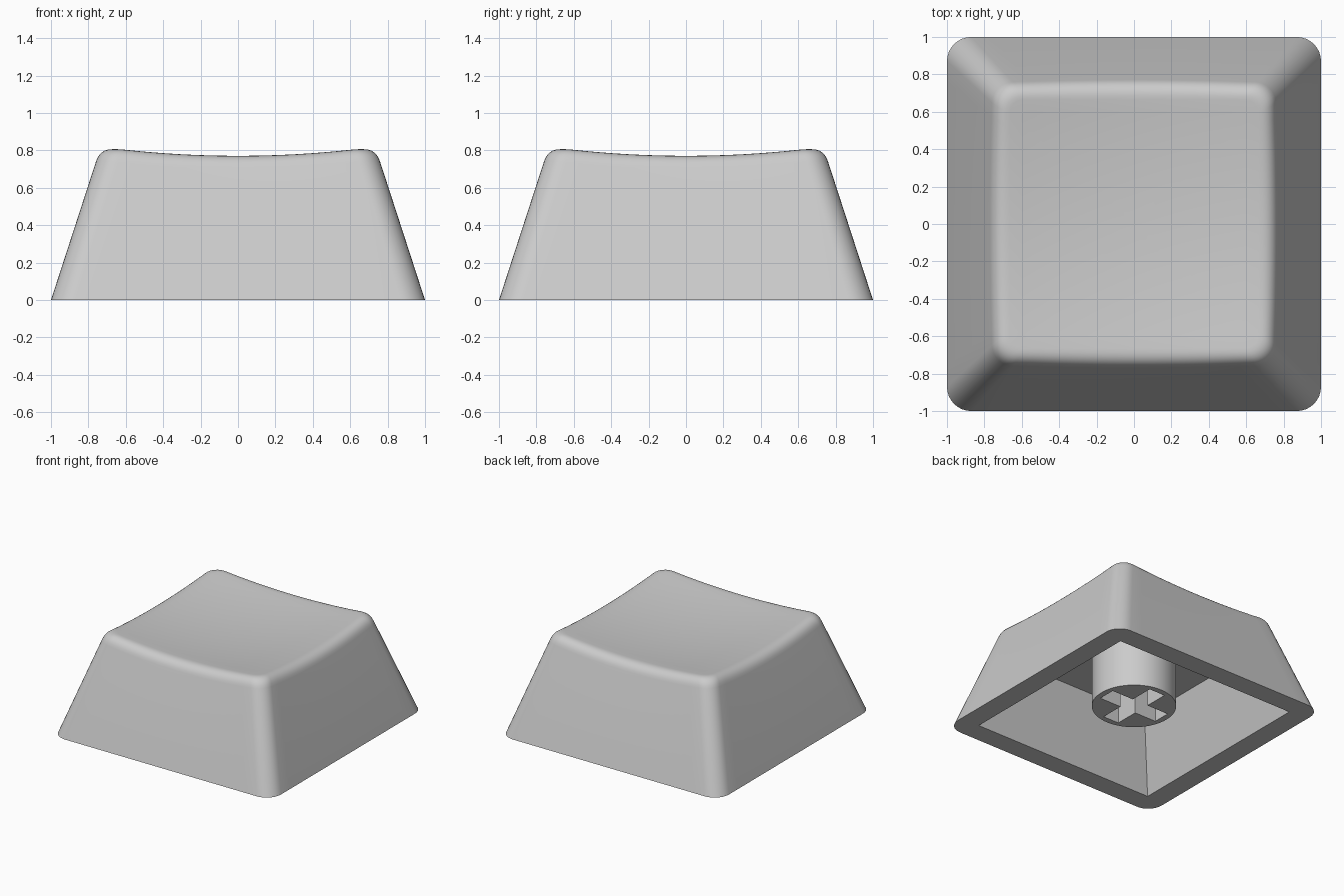
import bpy, bmesh, math
from mathutils import Vector

if "Cube" in bpy.data.objects:
    bpy.data.objects.remove(bpy.data.objects["Cube"])

SLOPE = 0.325            # inward lean of the walls per unit of height
FILLET = 0.075           # size of the rounded rim around the top

grey = bpy.data.materials.new("light grey plastic")
grey.diffuse_color = (0.6, 0.6, 0.6, 1)
grey.use_nodes = True
grey.node_tree.nodes["Principled BSDF"].inputs["Base Color"].default_value = grey.diffuse_color


def dish(x, y):
    """Height of the shallow bowl on top."""
    return 0.73 + 0.09 * (x * x + y * y)


def ring(half, r, side=16, arc=8):
    """Rounded square outline, counter-clockwise."""
    pts = []
    c = half - r
    for q in range(4):
        cx, cy = [(c, c), (-c, c), (-c, -c), (c, -c)][q]
        for i in range(arc + 1):
            a = math.pi / 2 * (q + i / arc)
            pts.append(Vector((cx + r * math.cos(a), cy + r * math.sin(a), 0)))
        a = math.pi / 2 * q
        along = Vector((-math.sin(a), math.cos(a), 0))
        along = Vector((-along.y, along.x, 0))
        for i in range(1, side):
            pts.append(pts[-i] + along * (2 * c * i / side))
    return pts


def bridge(bm, a, b):
    n = len(a)
    for i in range(n):
        bm.faces.new((a[i], a[(i + 1) % n], b[(i + 1) % n], b[i]))


def fill_between(bm, outer, inner):
    """Flat face with a hole."""
    edges = []
    for loop in (outer, inner):
        for i in range(len(loop)):
            pair = (loop[i], loop[(i + 1) % len(loop)])
            edges.append(bm.edges.get(pair) or bm.edges.new(pair))
    bmesh.ops.triangle_fill(bm, use_beauty=True, edges=edges)


def finish(bm, name):
    bmesh.ops.recalc_face_normals(bm, faces=bm.faces)
    mesh = bpy.data.meshes.new(name)
    bm.to_mesh(mesh)
    bm.free()
    mesh.materials.append(grey)
    ob = bpy.data.objects.new(name, mesh)
    bpy.context.collection.objects.link(ob)
    bpy.ops.object.select_all(action='DESELECT')
    ob.select_set(True)
    bpy.context.view_layer.objects.active = ob
    bpy.ops.object.shade_smooth_by_angle(angle=math.radians(32))


# Cap shell: sloped walls, rounded rim, dished top, hollow underside
bm = bmesh.new()
base = ring(1, 0.13)
high = ring(1 - SLOPE * 0.8, 0.11)      # wall outline at z = 0.8
inset = ring(1 - SLOPE * 0.8 - FILLET, 0.075)
count = len(base)


def wall(i, z):
    p = base[i].lerp(high[i], z / 0.8)
    return Vector((p.x, p.y, z))


rows = [[] for _ in range(9)]
for i in range(count):
    z = 0.8
    for _ in range(8):                  # where the wall meets the dish
        p = wall(i, z)
        z = dish(p.x, p.y)
    corner = wall(i, z)
    start = wall(i, z - FILLET)
    end = Vector((inset[i].x, inset[i].y, dish(inset[i].x, inset[i].y)))
    rows[0].append(bm.verts.new(base[i]))
    for k in range(8):
        t = k / 7
        p = start * (1 - t) ** 2 + corner * (2 * t * (1 - t)) + end * t * t
        rows[k + 1].append(bm.verts.new(p))
for k in range(1, 10):                  # concentric rings towards the middle
    s = 1 - k / 10
    rows.append([bm.verts.new((p.x * s, p.y * s, dish(p.x * s, p.y * s)))
                 for p in inset])
for a, b in zip(rows, rows[1:]):
    bridge(bm, a, b)
centre = bm.verts.new((0, 0, dish(0, 0)))
for i in range(count):
    bm.faces.new((rows[-1][i], rows[-1][(i + 1) % count], centre))

corners = [(1, 1), (-1, 1), (-1, -1), (1, -1)]
opening = [bm.verts.new((0.83 * x, 0.83 * y, 0)) for x, y in corners]
roof = [bm.verts.new((0.65 * x, 0.65 * y, 0.55)) for x, y in corners]
bridge(bm, opening, roof)
bm.faces.new(roof)
fill_between(bm, rows[0], opening)
finish(bm, "cap_shell")

# Mounting stem: round post with a cross-shaped socket
bm = bmesh.new()
R, L, W = 0.318, 0.27, 0.072
circle = [(R * math.cos(math.tau * i / 64), R * math.sin(math.tau * i / 64))
          for i in range(64)]
cross = []
for q in range(4):
    c, s = [(1, 0), (0, 1), (-1, 0), (0, -1)][q]
    for x, y in ((L, -W), (L, W), (W, W)):
        cross.append((x * c - y * s, x * s + y * c))
ends = []
for z in (0.11, 0.56):
    loops = [[bm.verts.new((x, y, z)) for x, y in pts] for pts in (circle, cross)]
    fill_between(bm, *loops)
    ends.append(loops)
for low, up in zip(*ends):
    bridge(bm, low, up)
finish(bm, "mounting_stem")
